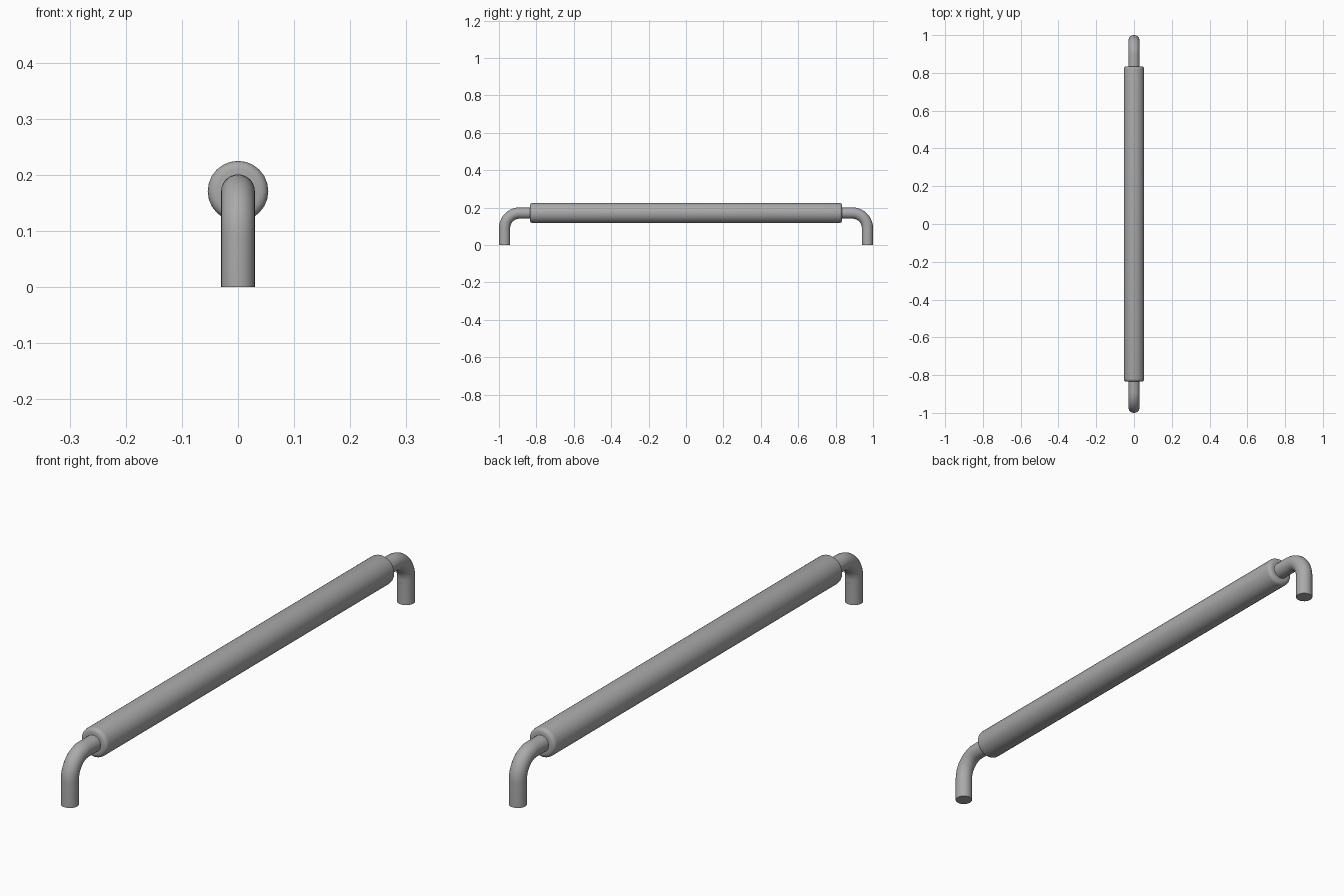
import bpy
import bmesh
from math import sin, cos, pi, radians
from mathutils import Matrix

if "Cube" in bpy.data.objects:
    bpy.data.objects.remove(bpy.data.objects["Cube"], do_unlink=True)

AXIS_Z = 0.171      # height of the bar's centre line
ROD_R = 0.03
GRIP_R = 0.054
GRIP_HALF = 0.835
LEG_Y = 1 - ROD_R
BEND_R = 0.08

steel = bpy.data.materials.new("brushed_steel_grey")
steel.use_nodes = True
colour = (0.4, 0.4, 0.4, 1)
steel.diffuse_color = colour
steel.node_tree.nodes["Principled BSDF"].inputs["Base Color"].default_value = colour


def add_mesh(name, bm):
    bmesh.ops.recalc_face_normals(bm, faces=bm.faces[:])
    mesh = bpy.data.meshes.new(name)
    bm.to_mesh(mesh)
    bm.free()
    mesh.materials.append(steel)
    obj = bpy.data.objects.new(name, mesh)
    bpy.context.collection.objects.link(obj)
    bpy.ops.object.select_all(action="DESELECT")
    obj.select_set(True)
    bpy.context.view_layer.objects.active = obj
    bpy.ops.object.shade_smooth_by_angle(angle=radians(40))
    return obj


def skin(bm, rings):
    """Join matching rings of vertices and cap both ends."""
    n = len(rings[0])
    for a, b in zip(rings, rings[1:]):
        for i in range(n):
            j = (i + 1) % n
            bm.faces.new((a[i], a[j], b[j], b[i]))
    bm.faces.new(rings[0])
    bm.faces.new(rings[-1])


# Bent rod: two legs, two quarter bends and the straight run inside the grip
SIDES, STEPS = 24, 10
half = [(-LEG_Y, 0, 0)]
for k in range(STEPS + 1):
    a = k / STEPS * pi / 2
    half.append((-LEG_Y + BEND_R * (1 - cos(a)), AXIS_Z - BEND_R + BEND_R * sin(a), a))
path = half + [(-y, z, pi - a) for y, z, a in reversed(half)]

bm = bmesh.new()
rings = []
for y, z, a in path:
    ring = []
    for i in range(SIDES):
        t = 2 * pi * i / SIDES
        side, out = ROD_R * cos(t), ROD_R * sin(t)
        ring.append(bm.verts.new((side, y - out * cos(a), z + out * sin(a))))
    rings.append(ring)
skin(bm, rings)
add_mesh("bent_rod", bm)

# Thicker grip sleeve with rounded end edges
bm = bmesh.new()
bmesh.ops.create_cone(bm, cap_ends=True, segments=24, radius1=GRIP_R, radius2=GRIP_R,
                      depth=2 * GRIP_HALF,
                      matrix=Matrix.Translation((0, 0, AXIS_Z)) @ Matrix.Rotation(pi / 2, 4, "X"))
rims = [e for e in bm.edges if abs(e.verts[0].co.y - e.verts[1].co.y) < 0.01]
bmesh.ops.bevel(bm, geom=rims, offset=0.015, offset_type="OFFSET", segments=4,
                profile=0.5, affect="EDGES")
add_mesh("grip_sleeve", bm)
